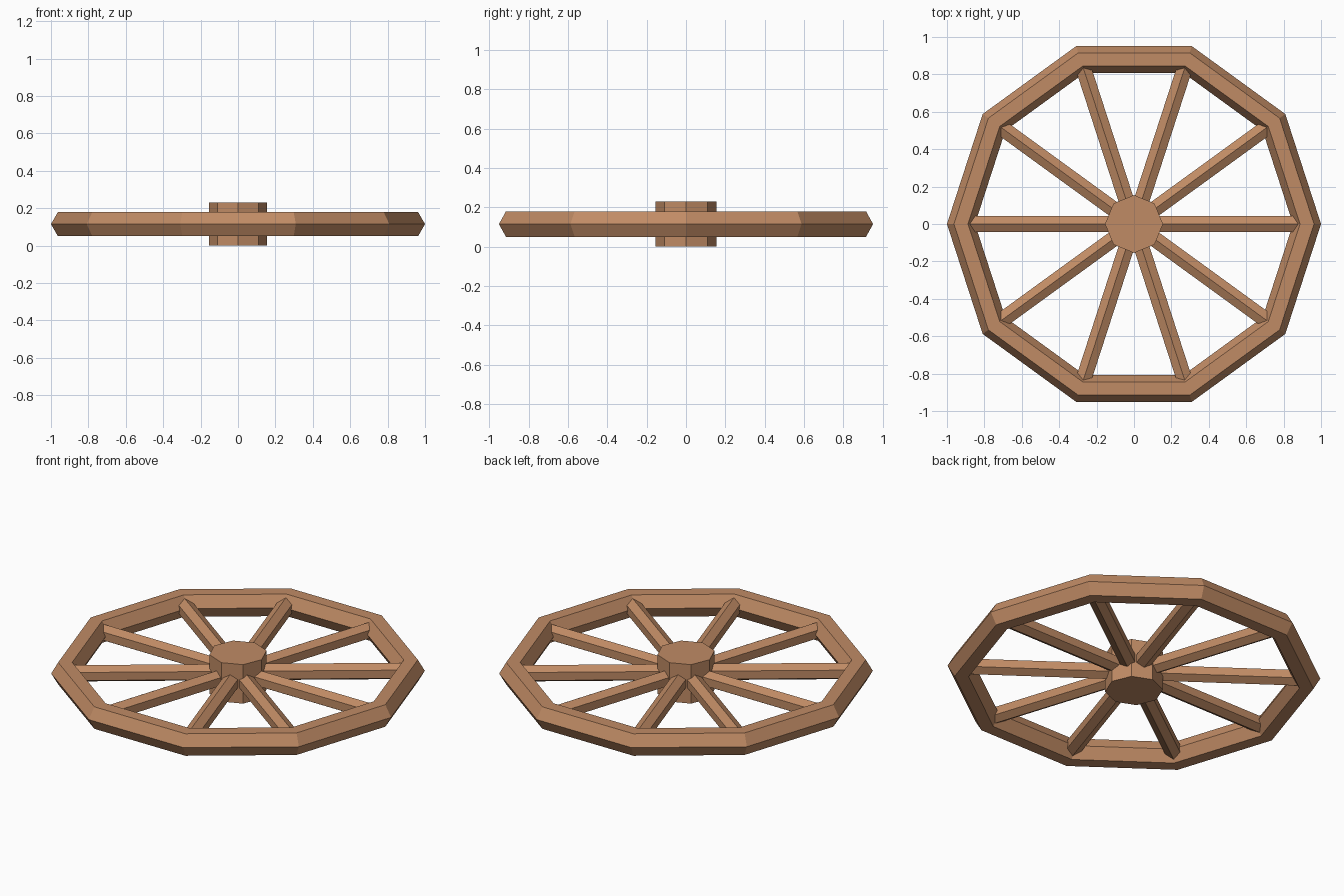
import bpy, bmesh, math
from mathutils import Matrix, Vector

if "Cube" in bpy.data.objects:
    bpy.data.objects.remove(bpy.data.objects["Cube"])

Z = 0.115          # mid height of the wheel
SEGMENTS = 10

wood = bpy.data.materials.new("wood")
wood.diffuse_color = (0.53, 0.26, 0.13, 1)
wood.use_nodes = True
wood.node_tree.nodes["Principled BSDF"].inputs["Base Color"].default_value = wood.diffuse_color


def finish(obj, name):
    obj.name = name
    obj.data.name = name
    obj.data.materials.append(wood)
    return obj


# Rim: ten-sided ring with hexagonal section
bpy.ops.mesh.primitive_torus_add(major_segments=SEGMENTS, minor_segments=6,
                                 major_radius=0.925, minor_radius=0.075,
                                 location=(0, 0, Z))
finish(bpy.context.object, "rim")

# Hub: octagonal block with corners on the axes
bpy.ops.mesh.primitive_cylinder_add(vertices=8, radius=0.155, depth=2 * Z,
                                    location=(0, 0, Z))
finish(bpy.context.object, "hub")

# Spokes: hexagonal bars from the hub to each rim corner
START, END = 0.08, 0.90
for i in range(SEGMENTS):
    a = i * math.tau / SEGMENTS
    d = Vector((math.cos(a), math.sin(a), 0))
    bpy.ops.mesh.primitive_cylinder_add(vertices=6, radius=0.048, depth=END - START)
    spoke = finish(bpy.context.object, f"spoke_{i + 1}")
    spoke.matrix_world = (Matrix.Translation(d * (START + END) / 2 + Vector((0, 0, Z)))
                          @ Matrix.Rotation(a, 4, 'Z')
                          @ Matrix.Rotation(math.pi / 2, 4, 'Y')
                          @ Matrix.Rotation(math.pi / 2, 4, 'Z'))
